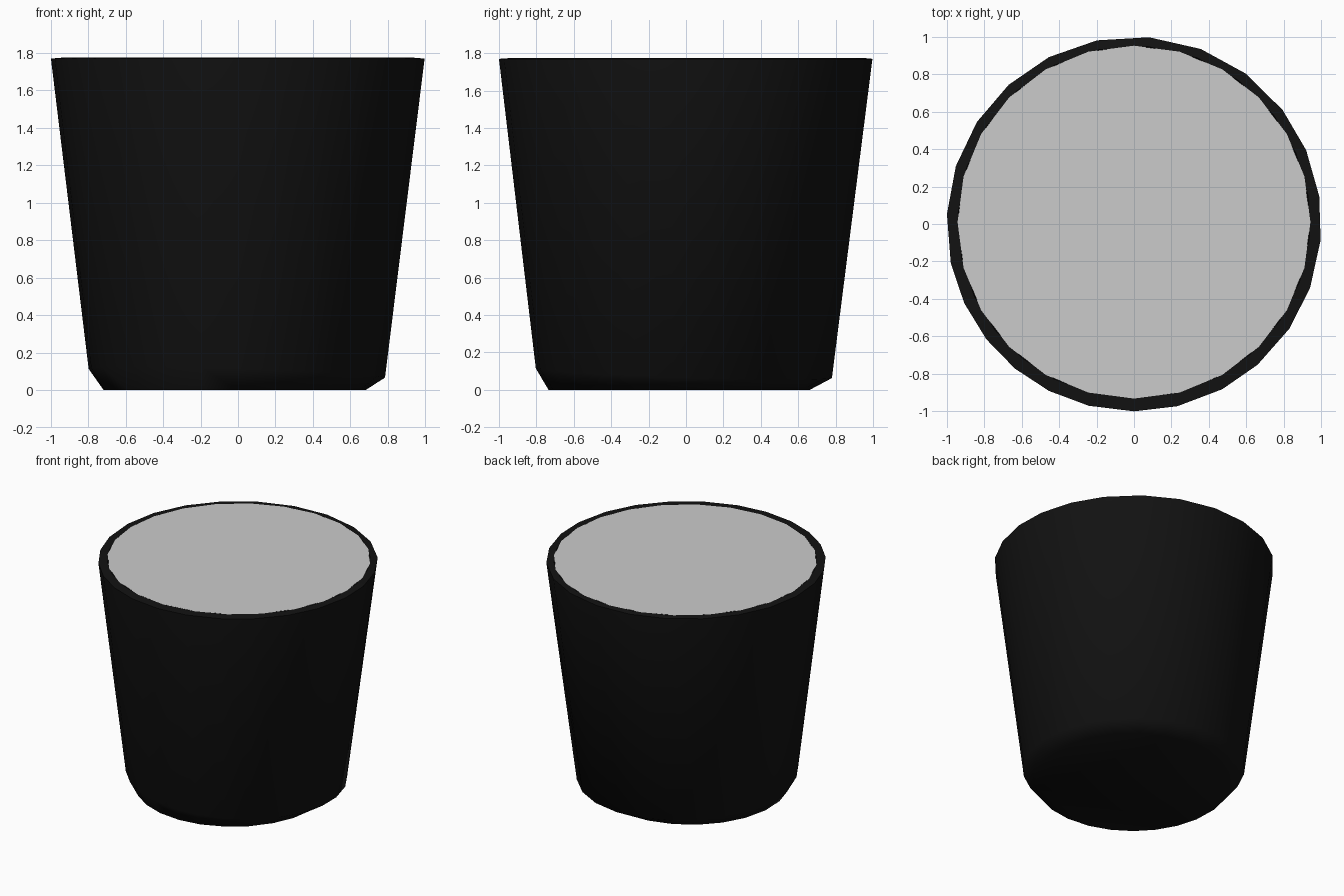
import bpy, bmesh
from math import cos, sin, radians, tau

if "Cube" in bpy.data.objects:
    bpy.data.objects.remove(bpy.data.objects["Cube"])


def finish(name, bm, smooth=None, color=None):
    bmesh.ops.recalc_face_normals(bm, faces=bm.faces[:])
    mesh = bpy.data.meshes.new(name)
    bm.to_mesh(mesh)
    bm.free()
    obj = bpy.data.objects.new(name, mesh)
    bpy.context.collection.objects.link(obj)
    if color:
        mat = bpy.data.materials.new(name + "_colour")
        mat.diffuse_color = color
        mat.use_nodes = True
        mat.node_tree.nodes["Principled BSDF"].inputs["Base Color"].default_value = mat.diffuse_color
        mesh.materials.append(mat)
    if smooth:
        bpy.ops.object.select_all(action='DESELECT')
        obj.select_set(True)
        bpy.context.view_layer.objects.active = obj
        bpy.ops.object.shade_smooth_by_angle(angle=radians(smooth))
    return obj


def bridge(bm, a, b):
    n = len(a)
    for i in range(n):
        j = (i + 1) % n
        bm.faces.new((a[i], a[j], b[j], b[i]))


# Slightly uneven spacing of the pot's side facets
angles = [radians(a) for a in (
    85.4, 69.1, 53.5, 37.5, 23.2, 8.5, -5, -20, -34, -48.7, -61.9, -76.6, -90,
    -104, -117, -129.5, -142, -155, -168, -183, -198, -213, -228, -243, -258.6)]

# Pot: chamfered base, tapered wall, rim and short inner lip.
# The base chamfer is larger towards back right, as the outline shows.
bm = bmesh.new()
rings = []
for level in ("base", "shoulder", "top", "inner", "lip"):
    ring = []
    for a in angles:
        c, s = cos(a), sin(a)
        r, z, y0 = {
            "base": (0.70 - 0.02 * c - 0.035 * s, 0, 0),
            "shoulder": (0.793 - 0.006 * c - 0.01 * s, 0.09 - 0.025 * c - 0.025 * s, 0),
            "top": (1.0, 1.77, 0),
            "inner": (0.94, 1.775, 0.01),
            "lip": (0.935, 1.74, 0.01),
        }[level]
        ring.append(bm.verts.new((r * c, r * s + y0, z)))
    rings.append(ring)
for lower, upper in zip(rings, rings[1:]):
    bridge(bm, lower, upper)
bm.faces.new(rings[0])
finish("pot", bm, smooth=60, color=(0.006, 0.006, 0.006, 1))

# Flat grey fill, flush with the rim
bm = bmesh.new()
bm.faces.new([bm.verts.new((0.942 * sin(i * tau / 24),
                            0.01 + 0.942 * cos(-i * tau / 24), 1.776))
              for i in reversed(range(24))])
finish("fill_surface", bm)
